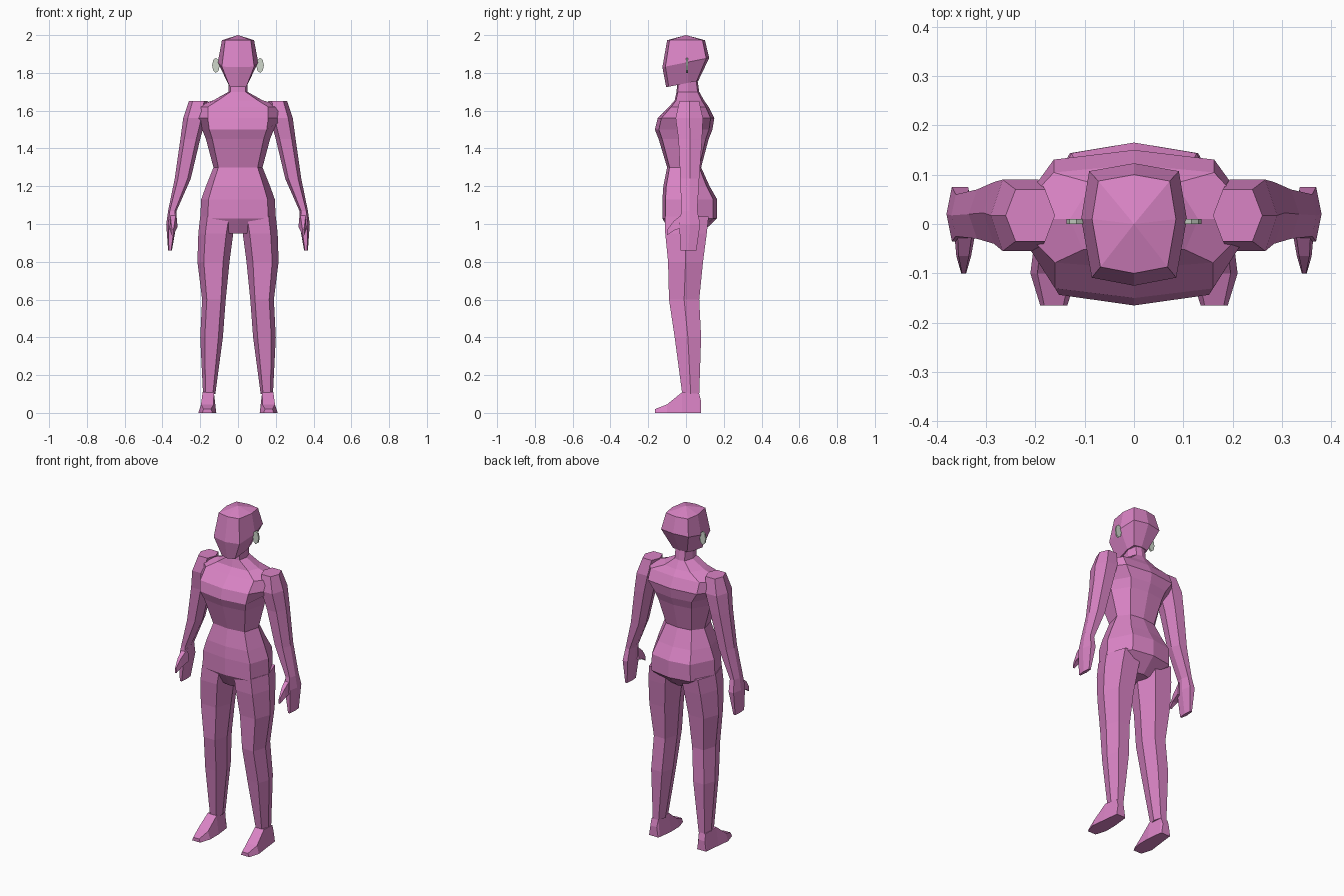
import bpy
import bmesh
from math import cos, sin, tau

if "Cube" in bpy.data.objects:
    bpy.data.objects.remove(bpy.data.objects["Cube"], do_unlink=True)


def make_material(name, colour):
    mat = bpy.data.materials.new(name)
    mat.use_nodes = True
    mat.diffuse_color = colour
    mat.node_tree.nodes["Principled BSDF"].inputs["Base Color"].default_value = colour
    return mat


pink = make_material("pink", (0.7, 0.23, 0.56, 1))
pale_grey = make_material("pale grey", (0.62, 0.68, 0.6, 1))


def loft(name, rings, mat=pink, side=1, apex=None):
    """Skin a list of matching point rings, closing both ends."""
    bm = bmesh.new()
    loops = [[bm.verts.new((x * side, y, z)) for x, y, z in ring] for ring in rings]
    first, last = loops[0], loops[-1]
    count = len(first)
    for low, high in zip(loops, loops[1:]):
        for i in range(count):
            j = (i + 1) % count
            bm.faces.new((low[i], low[j], high[j], high[i]))
    bm.faces.new(first)
    if apex:
        tip = bm.verts.new(apex)
        for i in range(count):
            bm.faces.new((last[i], last[(i + 1) % count], tip))
    else:
        bm.faces.new(last)
    bmesh.ops.recalc_face_normals(bm, faces=bm.faces)
    mesh = bpy.data.meshes.new(name)
    bm.to_mesh(mesh)
    bm.free()
    mesh.materials.append(mat)
    obj = bpy.data.objects.new(name, mesh)
    bpy.context.collection.objects.link(obj)


def body_ring(z, width, front, back, back_share=0.65, tilt=0):
    """Symmetric eight-point ring whose corners follow from its width and depths."""
    front_corner = (min(width * 0.8, 0.16), front * 0.87)
    back_corner = (width * back_share, back * 0.87)
    half = [front_corner, (width, 0.01), back_corner]
    mirrored = [(-x, y) for x, y in reversed(half)]
    outline = [(0, front)] + half + [(0, back)] + mirrored
    return [(x, y, z + tilt * y) for x, y in outline]


def limb_ring(z, inner, outer, front, back):
    """Six-point ring with flat front and back and ridged sides."""
    bevel = (outer - inner) * 0.2
    middle = (front + back) / 2
    a, b = inner + bevel, outer - bevel
    return [(b, front, z), (outer, middle, z), (b, back, z),
            (a, back, z), (inner, middle, z), (a, front, z)]


def block_ring(y, inner, outer, top, bottom=0):
    """Upright trapezoid used along the foot and thumb."""
    bevel = (outer - inner) * 0.15
    return [(inner, y, bottom), (outer, y, bottom),
            (outer - bevel, y, top), (inner + bevel, y, top)]


def ear_ring(y, points=8):
    """Upright oval beside the head."""
    angles = [tau * i / points for i in range(points)]
    return [(0.117 + 0.02 * cos(a), y, 1.84 + 0.04 * sin(a)) for a in angles]


# Torso and neck from the crotch up: height, half width, front, back
torso = [
    (0.95, 0.06, -0.08, 0.08),
    (1.03, 0.2, -0.125, 0.165),
    (1.13, 0.195, -0.125, 0.165),
    (1.2, 0.17, -0.12, 0.125),
    (1.3, 0.13, -0.1, 0.08),
    (1.45, 0.17, -0.145, 0.12),
    (1.5, 0.19, -0.165, 0.14),
    (1.56, 0.25, -0.15, 0.15),
    (1.62, 0.25, -0.09, 0.12),
    (1.655, 0.13, -0.06, 0.095),
    (1.7, 0.05, -0.05, 0.07),
    (1.77, 0.05, -0.045, 0.06),
]
loft("torso", [body_ring(*row) for row in torso])

# Head, tilted at the jaw and raised to a low crown
loft("head", [
    body_ring(1.745, 0.055, -0.105, 0.065, back_share=0.85, tilt=0.2),
    body_ring(1.855, 0.107, -0.125, 0.123, back_share=0.85, tilt=0.2),
    body_ring(1.973, 0.085, -0.1, 0.1, back_share=0.85),
], apex=(0, 0, 2))

# Limbs: height, inner edge, outer edge, front, back
leg = [
    (1.04, 0.01, 0.2, -0.11, 0.12),
    (0.95, 0.025, 0.21, -0.11, 0.11),
    (0.8, 0.045, 0.215, -0.095, 0.09),
    (0.6, 0.065, 0.19, -0.09, 0.07),
    (0.4, 0.08, 0.2, -0.06, 0.08),
    (0.1, 0.12, 0.185, -0.02, 0.07),
]
arm = [
    (1.65, 0.16, 0.26, -0.035, 0.07),
    (1.56, 0.17, 0.29, -0.055, 0.09),
    (1.45, 0.2, 0.305, -0.04, 0.085),
    (1.24, 0.25, 0.335, -0.03, 0.07),
    (1.07, 0.325, 0.37, -0.025, 0.06),
    (1, 0.325, 0.38, -0.035, 0.075),
    (0.86, 0.35, 0.37, -0.03, 0.055),
]
# Foot from heel to toe: depth, inner edge, outer edge, top
foot = [
    (0.08, 0.13, 0.19, 0.06),
    (0.07, 0.125, 0.19, 0.1),
    (-0.02, 0.115, 0.2, 0.11),
    (-0.1, 0.115, 0.21, 0.045),
    (-0.165, 0.135, 0.19, 0.02),
]
thumb = [
    (-0.01, 0.32, 0.365, 1.06, 0.985),
    (-0.065, 0.33, 0.36, 1.015, 0.965),
    (-0.1, 0.34, 0.35, 0.97, 0.94),
]

# Paired parts
for label, side in (("left", 1), ("right", -1)):
    loft(label + "_leg", [limb_ring(*row) for row in leg], side=side)
    loft(label + "_arm", [limb_ring(*row) for row in arm], side=side)
    loft(label + "_foot", [block_ring(*row) for row in foot], side=side)
    loft(label + "_thumb", [block_ring(*row) for row in thumb], side=side)
    loft(label + "_ear", [ear_ring(y) for y in (0, 0.01)], mat=pale_grey, side=side)
